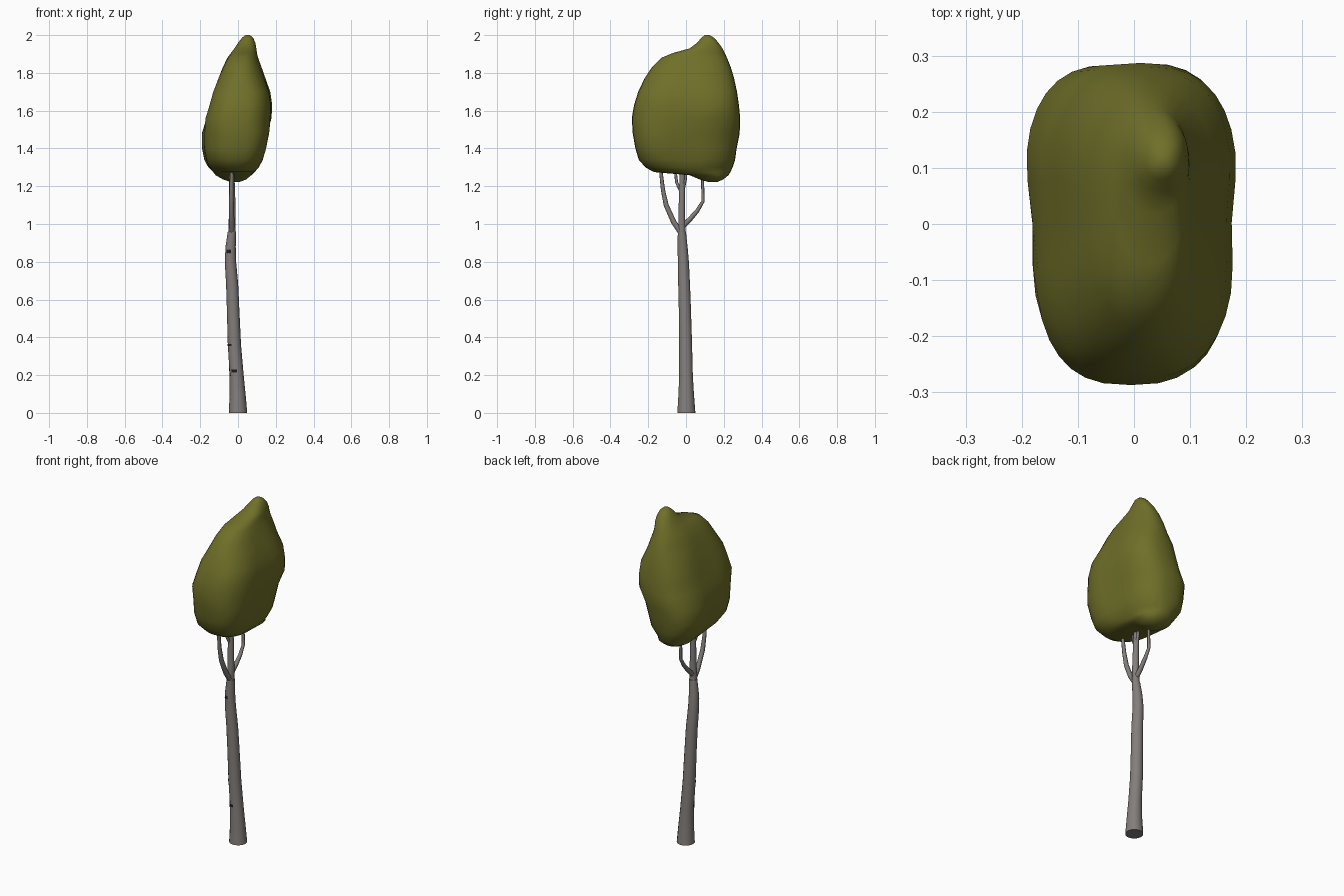
import bpy, math
from mathutils import Vector

if "Cube" in bpy.data.objects:
    bpy.data.objects.remove(bpy.data.objects["Cube"])


def material(name, rgb):
    m = bpy.data.materials.new(name)
    m.diffuse_color = (*rgb, 1)
    m.use_nodes = True
    m.node_tree.nodes["Principled BSDF"].inputs["Base Color"].default_value = m.diffuse_color
    return m


BARK = material("grey bark", (0.23, 0.21, 0.20))
LEAF = material("olive leaves", (0.16, 0.16, 0.022))
MARK = material("dark bark mark", (0.012, 0.011, 0.011))


def make(name, verts, faces, mat, angle=50):
    me = bpy.data.meshes.new(name)
    me.from_pydata(verts, [], faces)
    me.materials.append(mat)
    ob = bpy.data.objects.new(name, me)
    bpy.context.collection.objects.link(ob)
    bpy.ops.object.select_all(action='DESELECT')
    ob.select_set(True)
    bpy.context.view_layer.objects.active = ob
    bpy.ops.object.shade_smooth_by_angle(angle=math.radians(angle))
    return ob


def loft(name, rings, mat, angle=50):
    n = len(rings[0])
    verts = [v for r in rings for v in r]
    faces = [(k * n + i, k * n + (i + 1) % n, (k + 1) * n + (i + 1) % n, (k + 1) * n + i)
             for k in range(len(rings) - 1) for i in range(n)]
    faces += [tuple(reversed(range(n))), tuple(range(len(verts) - n, len(verts)))]
    return make(name, verts, faces, mat, angle)


def tube(name, path, sides=12, level=False):
    """Round limb through points (x, y, z, radius); level rings for the upright trunk."""
    pts = [Vector(p[:3]) for p in path]
    rings = []
    for i, p in enumerate(pts):
        d = (pts[min(i + 1, len(pts) - 1)] - pts[max(i - 1, 0)]).normalized()
        q = Vector((0, 0, 1)).rotation_difference(Vector((0, 0, 1)) if level else d)
        rings.append([p + q @ Vector((math.cos(a), math.sin(a), 0)) * path[i][3]
                      for a in (2 * math.pi * s / sides for s in range(sides))])
    return loft(name, rings, BARK)


# trunk and the thinner leader above it
TRUNK = [(0, 0.002, 0, .049), (-.002, 0.001, .1, .042), (-.007, 0, .2, .037),
         (-.019, -.002, .36, .035), (-.026, -.006, .55, .033), (-.031, -.01, .68, .032),
         (-.040, -.014, .80, .030), (-.039, -.018, .88, .027), (-.032, -.022, .96, .022)]
tube("trunk", TRUNK, 14, True)
tube("leader", [(-.032, -.022, .95, .020), (-.030, -.023, 1.05, .018),
                (-.032, -.021, 1.19, .016), (-.035, -.018, 1.4, .010)], 10)

# branches forking below the crown
BRANCHES = {
    "front_branch": [(-.032, -.03, .96, .015), (-.033, -.065, 1.01, .014),
                     (-.035, -.105, 1.10, .013), (-.035, -.122, 1.18, .011), (-.032, -.14, 1.34, .008)],
    "back_branch": [(-.032, -.015, .99, .014), (-.030, .025, 1.03, .013), (-.028, .06, 1.07, .011),
                    (-.028, .09, 1.12, .009), (-.028, .086, 1.34, .006)],
    "left_twig": [(-.034, -.025, 1.17, .009), (-.04, -.05, 1.22, .008), (-.04, -.062, 1.34, .006)],
    "right_twig": [(-.032, -.018, 1.17, .009), (-.03, -.003, 1.24, .008), (-.03, .005, 1.34, .006)],
}
for name, path in BRANCHES.items():
    tube(name, path, 8)


# dark scars: thin patches hugging the trunk
def trunk_at(z):
    for a, b in zip(TRUNK, TRUNK[1:]):
        if a[2] <= z <= b[2]:
            t = (z - a[2]) / (b[2] - a[2])
            return [p + (q - p) * t for p, q in zip(a, b)]


for k, (z, h, a0, a1) in enumerate([(.222, .018, 225, 275), (.235, .045, 180, 205), (.205, .02, 185, 215),
                                    (.36, .012, 185, 245), (.855, .022, 220, 275)]):
    steps, verts = 6, []
    for i in range(steps + 1):
        a = math.radians(a0 + (a1 - a0) * i / steps)
        for s in (-.5, .5):
            zz = z + s * h * (.7 if i % 2 else 1)
            x, y, _, r = trunk_at(zz)
            verts.append((x + (r + .001) * math.cos(a), y + (r + .001) * math.sin(a), zz))
    make(f"bark_mark_{k + 1}", verts,
         [(2 * i, 2 * i + 2, 2 * i + 3, 2 * i + 1) for i in range(steps)], MARK)

# crown: rounded-box sections (z, centre x, half width, front y, back y), waisted in the middle
SECTIONS = [(1.222, 0, .022, .12, .165), (1.235, -.004, .06, .075, .195), (1.258, -.010, .095, .02, .225),
            (1.275, -.012, .115, -.17, .235), (1.30, -.015, .14, -.215, .247), (1.34, -.017, .157, -.25, .26),
            (1.40, -.015, .172, -.268, .268), (1.48, -.007, .18, -.282, .284), (1.56, 0, .18, -.287, .287),
            (1.63, .012, .171, -.275, .28), (1.70, .016, .156, -.253, .27), (1.77, .016, .132, -.22, .255),
            (1.83, .017, .108, -.18, .237), (1.88, .020, .085, -.13, .217), (1.905, .026, .071, -.07, .205),
            (1.93, .033, .058, .02, .193), (1.96, .040, .045, .06, .172), (1.985, .044, .03, .08, .15),
            (2.0, .045, .012, .1, .125)]
rings = []
for z, cx, hx, y0, y1 in SECTIONS:
    ring = []
    for i in range(36):
        a = 2 * math.pi * i / 36
        c, s = math.cos(a), math.sin(a)
        e = 2 / (2.7 if 1.3 < z < 1.75 else 2.2)
        y = (y0 + y1) / 2 + (y1 - y0) / 2 * math.copysign(abs(s) ** e, s)
        waist = 1 - .07 * math.exp(-(y / .09) ** 2) if z < 1.93 else 1
        lean = .06 * (y + .1) * (-1 if z < 1.5 else 0.5)
        ring.append((cx + lean + hx * waist * math.copysign(abs(c) ** e, c), y, z))
    rings.append(ring)
loft("crown", rings, LEAF, 80)
